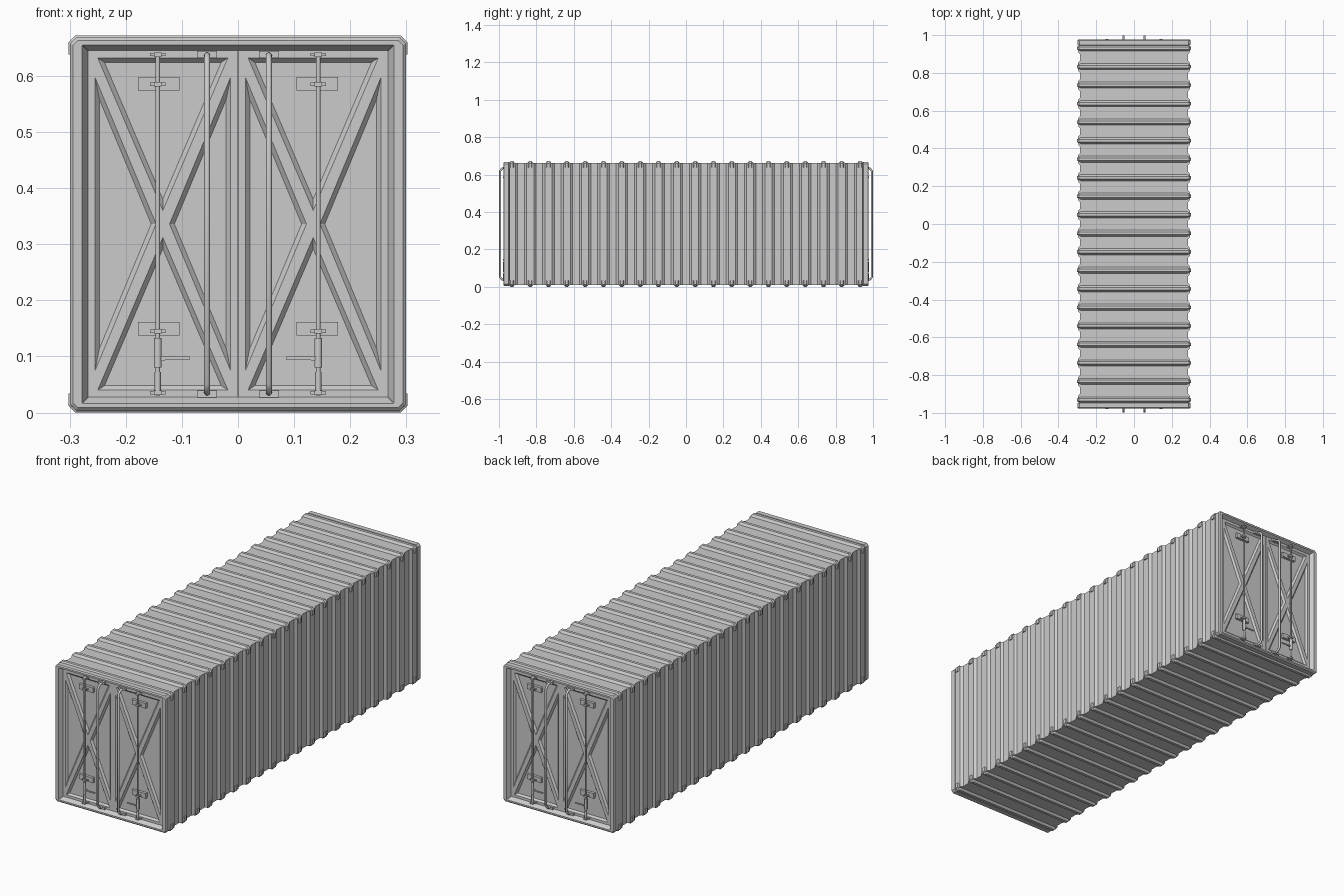
import bpy, bmesh, math
from mathutils import Vector, Matrix

if "Cube" in bpy.data.objects:
    bpy.data.objects.remove(bpy.data.objects["Cube"])

PITCH, COUNT, H = 0.098, 20, 0.672
RIB_Y = [(i - (COUNT - 1) / 2) * PITCH for i in range(COUNT)]


def finish(name, bm, mirror=(), smooth=False):
    bmesh.ops.recalc_face_normals(bm, faces=bm.faces)
    mesh = bpy.data.meshes.new(name)
    bm.to_mesh(mesh)
    bm.free()
    ob = bpy.data.objects.new(name, mesh)
    bpy.context.collection.objects.link(ob)
    if smooth:
        bpy.context.view_layer.objects.active = ob
        ob.select_set(True)
        bpy.ops.object.shade_smooth_by_angle(angle=math.radians(40))
        ob.select_set(False)
    if mirror:
        add_mirror(ob, mirror)
    return ob


def add_mirror(ob, axes):
    m = ob.modifiers.new("mirror", 'MIRROR')
    m.use_axis = ['x' in axes, 'y' in axes, False]
    m.use_mirror_merge = False


def loft(bm, loops, caps=True):
    rings = [[bm.verts.new(p) for p in loop] for loop in loops]
    n = len(rings[0])
    for a, b in zip(rings, rings[1:]):
        for i in range(n):
            j = (i + 1) % n
            bm.faces.new((a[i], a[j], b[j], b[i]))
    if caps:
        bm.faces.new(rings[0])
        bm.faces.new(rings[-1])


def box(bm, x0, x1, y0, y1, z0, z1):
    loft(bm, [[(x0, y, z0), (x1, y, z0), (x1, y, z1), (x0, y, z1)] for y in (y0, y1)])


def tube(bm, path, r, n=10):
    # sweep a circle along a path lying in a plane of constant x
    pts = [Vector(p) for p in path]
    loops = []
    for i, p in enumerate(pts):
        a = (p - pts[i - 1]).normalized() if i else (pts[1] - p).normalized()
        b = (pts[i + 1] - p).normalized() if i < len(pts) - 1 else a
        t = (a + b).normalized()
        side = Vector((1, 0, 0))
        up = t.cross(side) / max(0.5, a.dot(t))
        loops.append([p + side * r * math.cos(k * math.tau / n)
                      + up * r * math.sin(k * math.tau / n) for k in range(n)])
    loft(bm, loops)


# corrugated body, extruded from its footprint
right = [(0.287, -0.96)]
for y in RIB_Y:
    right += [(0.287, y - 0.031), (0.297, y - 0.019), (0.297, y + 0.019), (0.287, y + 0.031)]
right.append((0.287, 0.96))
outline = right + [(-x, y) for x, y in reversed(right)]
outline = [(x, max(-0.96, min(0.96, y))) for x, y in outline]
bm = bmesh.new()
loft(bm, [[(x, y, z) for x, y in outline] for z in (0.010, 0.661)])
# keep the body clear of the door recesses
for v in bm.verts:
    v.co.y = max(-0.944, min(0.944, v.co.y))
bmesh.ops.remove_doubles(bm, verts=bm.verts, dist=1e-5)
finish("corrugated_body", bm)

# roof and floor ribs that fold over the long edges
half_outer = [(-0.302, 0.638), (-0.302, 0.660), (-0.290, H)]
half_inner = [(-0.288, 0.638), (-0.288, 0.650), (-0.282, 0.660)]
outer = half_outer + [(-x, z) for x, z in reversed(half_outer)]
inner = half_inner + [(-x, z) for x, z in reversed(half_inner)]
for name, flip in (("roof_ribs", False), ("floor_ribs", True)):
    bm = bmesh.new()
    for y in RIB_Y:
        loops = []
        for (xi, zi), (xo, zo) in zip(inner, outer):
            if flip:
                zi, zo = H - zi, H - zo
            loops.append([(xi, y - 0.017, zi), (xo, y - 0.007, zo),
                          (xo, y + 0.007, zo), (xi, y + 0.017, zi)])
        loft(bm, loops)
    finish(name, bm)


# end frame with chamfered corners and a sloping inner lip
def frame_loop(x, z0, z1, y, c):
    return [(-x + c, y, z0), (x - c, y, z0), (x, y, z0 + c), (x, y, z1 - c),
            (x - c, y, z1), (-x + c, y, z1), (-x, y, z1 - c), (-x, y, z0 + c)]


bm = bmesh.new()
loft(bm, [frame_loop(0.299, 0.004, 0.668, -0.948, 0.010),
          frame_loop(0.299, 0.004, 0.668, -0.972, 0.010),
          frame_loop(0.294, 0.009, 0.663, -0.977, 0.008),
          frame_loop(0.278, 0.016, 0.655, -0.977, 0.001),
          frame_loop(0.267, 0.028, 0.645, -0.958, 0.001),
          frame_loop(0.267, 0.028, 0.645, -0.940, 0.001),
          frame_loop(0.299, 0.004, 0.668, -0.948, 0.010)], caps=False)
bmesh.ops.remove_doubles(bm, verts=bm.verts, dist=1e-5)
finish("end_frame", bm, 'y')

# door leaf with four pressed triangles leaving a cross brace
FACE, DEEP = -0.958, -0.949
bm = bmesh.new()
box(bm, -0.268, -0.001, FACE, -0.938, 0.027, 0.646)
door = finish("door_leaf", bm)
CX, CZ = -0.134, 0.336
bm = bmesh.new()
triangles = [[(-0.250, 0.632), (-0.018, 0.632), (CX, 0.360)],
             [(-0.250, 0.040), (-0.018, 0.040), (CX, 0.312)],
             [(-0.255, 0.598), (-0.255, 0.074), (CX - 0.012, CZ)],
             [(-0.013, 0.598), (-0.013, 0.074), (CX + 0.012, CZ)]]
for tri in triangles:
    pts = [Vector(p) for p in tri]
    sides = [(pts[i] - pts[i - 1]).length for i in range(3)]
    # incentre and inradius give an even slope on all three edges
    opp = [sides[(i + 2) % 3] for i in range(3)]
    per = sum(opp)
    centre = sum((p * w for p, w in zip(pts, opp)), Vector((0, 0))) / per
    u, v = pts[1] - pts[0], pts[2] - pts[0]
    inr = abs(u.x * v.y - u.y * v.x) / per
    loops = []
    for y, inset in ((FACE - 0.009, -0.008), (DEEP, 0.008)):
        k = 1 - inset / inr
        loops.append([(centre.x + (p.x - centre.x) * k, y,
                       centre.y + (p.y - centre.y) * k) for p in pts])
    # one cutter per triangle, so overlaps above the face do no harm
    part = bmesh.new()
    loft(part, loops)
    cutter = finish("door_press_cutter", part)
    cutter.hide_render = True
    cutter.hide_viewport = True
    cut = door.modifiers.new("press", 'BOOLEAN')
    cut.operation, cut.solver, cut.object = 'DIFFERENCE', 'EXACT', cutter
bm.free()
add_mirror(door, 'xy')

# straight locking bars with sleeve
RX, RY = -0.143, -0.972
bm = bmesh.new()
tube(bm, [(RX, RY, 0.030), (RX, RY, 0.642)], 0.004)
tube(bm, [(RX, RY, 0.034), (RX, RY, 0.070), (RX, RY, 0.072)], 0.0055)
tube(bm, [(RX, RY, 0.080), (RX, RY, 0.133)], 0.007)
finish("locking_bar", bm, 'xy', smooth=True)

# handle on each locking bar
bm = bmesh.new()
box(bm, RX, -0.130, RY - 0.004, RY + 0.004, 0.093, 0.101)
box(bm, -0.132, -0.086, RY - 0.002, RY + 0.002, 0.094, 0.100)
finish("lock_handle", bm, 'xy')

# mounting plates and bar clamps
bm = bmesh.new()
for z in (0.586, 0.149):
    box(bm, -0.178, -0.104, -0.962, DEEP + 0.002, z - 0.012, z + 0.012)
finish("mounting_plate", bm, 'xy')
bm = bmesh.new()
for z in (0.035, 0.145, 0.585, 0.638):
    box(bm, RX - 0.014, RX + 0.014, -0.967, -0.955, z - 0.003, z + 0.003)
    box(bm, RX - 0.007, RX + 0.007, -0.979, -0.955, z - 0.004, z + 0.004)
finish("bar_clamp", bm, 'xy')

# bowed pull bars beside the door seam, with their foot pads
half = [(-0.955, 0.036), (-0.974, 0.036), (-0.984, 0.040), (-0.994, 0.052)]
path = half + [(y, H - z) for y, z in reversed(half)]
bm = bmesh.new()
tube(bm, [(-0.055, y, z) for y, z in path], 0.0055)
finish("pull_bar", bm, 'xy', smooth=True)
bm = bmesh.new()
for z in (0.033, 0.638):
    box(bm, -0.073, -0.037, -0.968, -0.955, z - 0.006, z + 0.006)
finish("pull_bar_pad", bm, 'xy')
